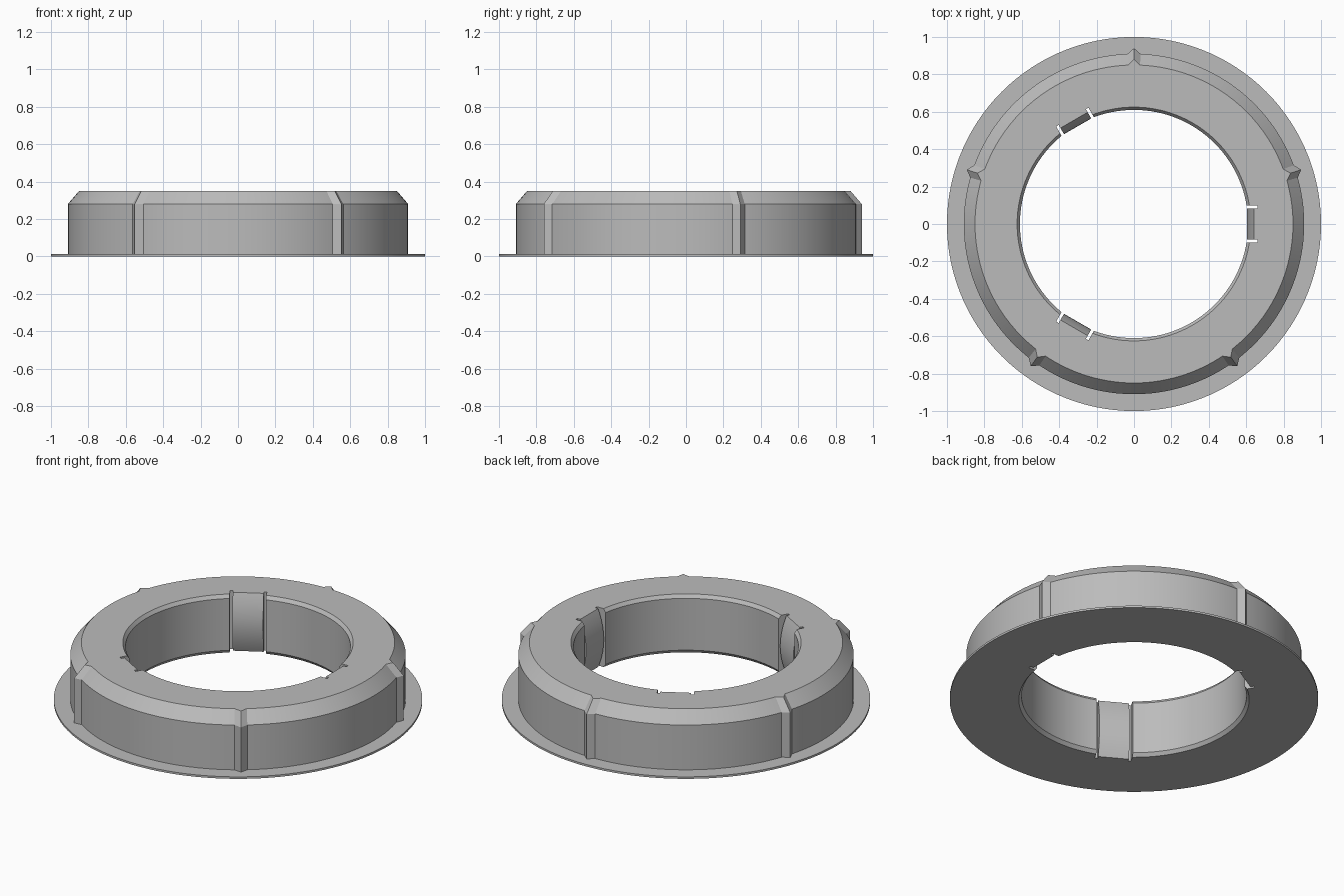
import bpy, bmesh
from math import sin, cos, radians, sqrt

if "Cube" in bpy.data.objects:
    bpy.data.objects.remove(bpy.data.objects["Cube"])

H = 0.35
RIBS = [18 + 72 * k for k in range(5)]
CLIPS = [0, 120, 240]
RIB_HALF, CLIP_HALF = 2.2, 10.2   # half widths in degrees


def gap(a, b):
    return abs((a - b + 180) % 360 - 180)


def polar(r, a):
    return r * cos(radians(a)), r * sin(radians(a))


def loft(bm, columns):
    """Skin a closed ring of vertex columns; return top and bottom edge loops."""
    cols = [[bm.verts.new(p) for p in c] for c in columns]
    n, m = len(cols), len(cols[0])
    for i in range(n):
        a, b = cols[i], cols[(i + 1) % n]
        for j in range(m - 1):
            bm.faces.new((a[j], b[j], b[j + 1], a[j + 1]))
    return [[bm.edges.get((cols[i][j], cols[(i + 1) % n][j])) for i in range(n)]
            for j in (0, m - 1)]


# Outer wall: chamfered body with pointed ribs, standing on a thin flange
angles = [a for a in range(0, 360, 3) if all(gap(a, r) > RIB_HALF + 0.3 for r in RIBS)]
angles += [r + d for r in RIBS for d in (-RIB_HALF, 0, RIB_HALF)]
outer = []
for a in sorted(angles):
    bump = 0.03 if a in RIBS else 0.0
    prof = [(0.85 + bump, H), (0.91 + bump, 0.28), (0.91 + bump, 0.012),
            (1.0, 0.012), (1.0, 0.0)]
    outer.append([(*polar(r, a), z) for r, z in prof])

# Inner wall: bore with chamfered rims and three bowed clips between slots
levels = [H, 0.33, 0.29, 0.25, 0.21, 0.175, 0.14, 0.10, 0.06, 0.02, 0.0]


def bore(z):
    return 0.625 if z in (H, 0.0) else 0.61


def tongue(z):
    return 0.603 + 0.038 * (abs(z - H / 2) / (H / 2)) ** 2


def clip_columns(angle):
    half = [(lambda z: sqrt(bore(z) ** 2 - 0.1 ** 2), 0.1), (lambda z: 0.66, 0.1),
            (lambda z: 0.66, 0.084), (tongue, 0.084)]
    pts = [(f, -y) for f, y in half] + [(f, y) for f, y in reversed(half)]
    c, s = cos(radians(angle)), sin(radians(angle))
    return [[(f(z) * c - y * s, f(z) * s + y * c, z) for z in levels] for f, y in pts]


inner = []
for start in CLIPS:
    inner += clip_columns(start)
    for a in range(start, start + 120, 3):
        if all(gap(a, c) > CLIP_HALF for c in CLIPS):
            inner.append([(*polar(bore(z), a), z) for z in levels])

# Join both walls with flat top and bottom faces
bm = bmesh.new()
out_loops = loft(bm, outer)
in_loops = loft(bm, inner)
for o, i in zip(out_loops, in_loops):
    bmesh.ops.triangle_fill(bm, edges=o + i, use_beauty=True)
bmesh.ops.recalc_face_normals(bm, faces=bm.faces[:])

mesh = bpy.data.meshes.new("flanged_ring")
bm.to_mesh(mesh)
bm.free()
ring = bpy.data.objects.new("flanged_ring", mesh)
bpy.context.collection.objects.link(ring)

mat = bpy.data.materials.new("grey plastic")
mat.diffuse_color = (0.5, 0.5, 0.5, 1)
mat.use_nodes = True
mat.node_tree.nodes["Principled BSDF"].inputs["Base Color"].default_value = mat.diffuse_color
mesh.materials.append(mat)

bpy.context.view_layer.objects.active = ring
ring.select_set(True)
bpy.ops.object.shade_smooth_by_angle(angle=radians(25))
